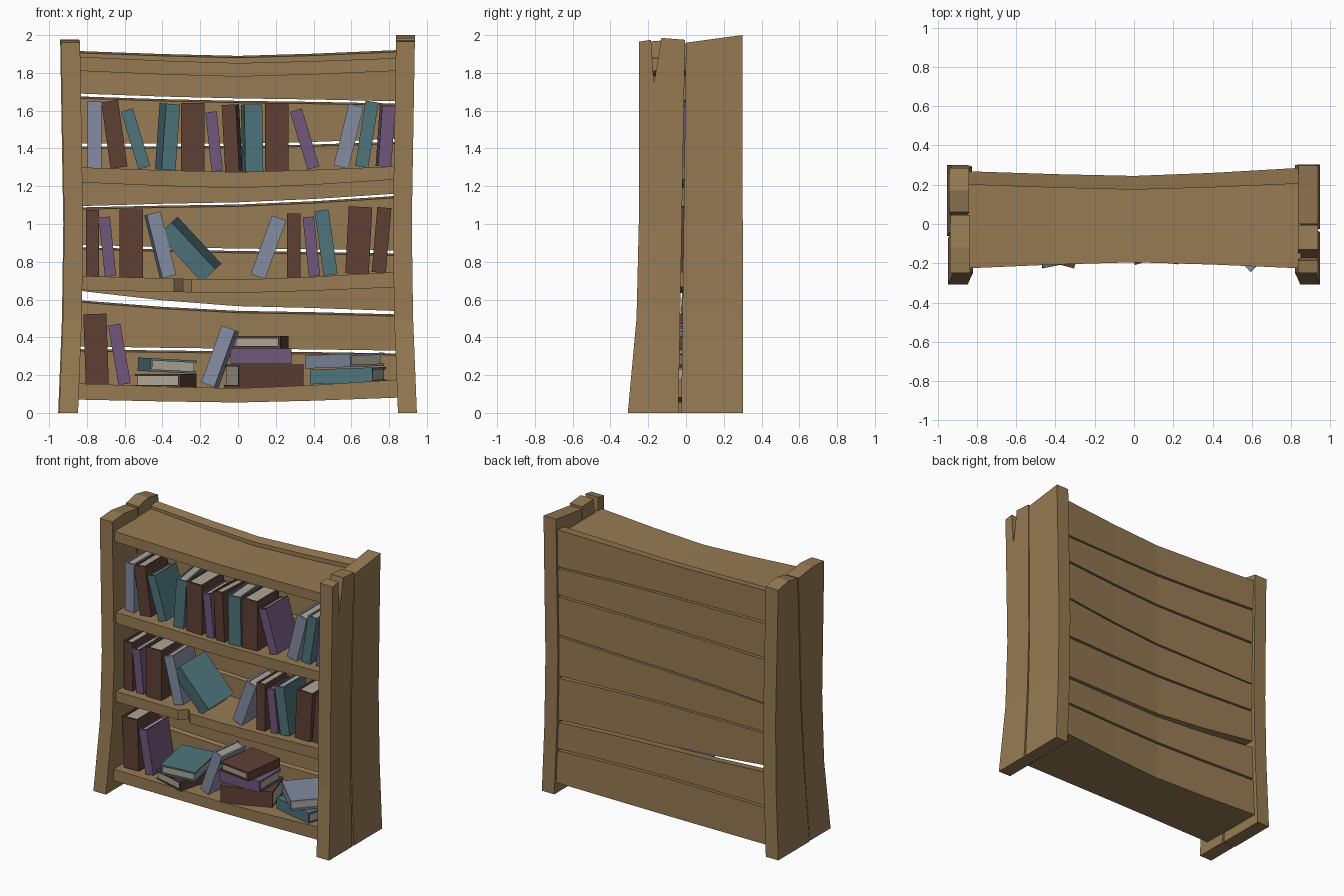
import bpy, bmesh, math
from mathutils import Matrix, Vector

if "Cube" in bpy.data.objects:
    bpy.data.objects.remove(bpy.data.objects["Cube"])


def material(name, rgb):
    m = bpy.data.materials.new(name)
    lin = [((c / 255 + 0.055) / 1.055) ** 2.4 for c in rgb]
    m.diffuse_color = (*lin, 1)
    m.use_nodes = True
    m.node_tree.nodes["Principled BSDF"].inputs["Base Color"].default_value = m.diffuse_color
    return m


WOOD = material("worn wood", (150, 123, 83))
PAGES = material("paper", (172, 165, 150))
COVERS = {
    "maroon": material("maroon cover", (95, 64, 53)),
    "purple": material("purple cover", (113, 88, 124)),
    "teal": material("teal cover", (78, 117, 123)),
    "blue": material("grey blue cover", (130, 140, 161)),
}


def finish(name, bm, *mats):
    bmesh.ops.recalc_face_normals(bm, faces=bm.faces)
    me = bpy.data.meshes.new(name)
    bm.to_mesh(me)
    bm.free()
    for m in mats:
        me.materials.append(m)
    ob = bpy.data.objects.new(name, me)
    bpy.context.collection.objects.link(ob)
    return ob


def sag(x, lmr):
    """Height at x of a sagging line given as left, middle, right."""
    l, m, r = lmr
    return m + ((l if x < 0 else r) - m) * (abs(x) / 0.83) ** 1.3


def plank(name, bottom, top, front, back, lip=0.0, chip=None):
    """Horizontal sagging board, lofted along x; chip is an x where the front edge is broken."""
    xs = [-0.85, -0.4, 0.0, 0.4, 0.85]
    if chip:
        xs = sorted(xs + [chip - 0.05, chip, chip + 0.045])
    bm = bmesh.new()
    rings = []
    for x in xs:
        f, b = sag(x, front), sag(x, back)
        if chip and abs(x - chip) < 0.001:
            f += 0.05
        zb, zt = sag(x, bottom), sag(x, top)
        rings.append([bm.verts.new(p) for p in
                      ((x, f, zb), (x, b, zb), (x, b, zt), (x, f, zt - lip))])
    for a, b in zip(rings, rings[1:]):
        for i in range(4):
            j = (i + 1) % 4
            bm.faces.new((a[i], a[j], b[j], b[i]))
    bm.faces.new(rings[0])
    bm.faces.new(rings[-1])
    return finish(name, bm, WOOD)


def side_board(name, profile, side, shift=0.0):
    """Upright board from a (y, z) outline, bowed inwards at mid height."""
    bm = bmesh.new()
    face = bm.faces.new([bm.verts.new((0, y, z)) for y, z in profile])
    ext = bmesh.ops.extrude_face_region(bm, geom=[face])
    for v in ext["geom"]:
        if isinstance(v, bmesh.types.BMVert):
            v.co.x = 0.1
    for z in (0.5, 1.0):
        bmesh.ops.bisect_plane(bm, geom=bm.verts[:] + bm.edges[:] + bm.faces[:],
                               plane_co=(0, 0, z), plane_no=(0, 0, 1))
    for v in bm.verts:
        z = v.co.z
        inner = 0.847 - 0.04 * z if z < 0.5 else (0.827 - 0.014 * (z - 0.5) if z < 1 else 0.82 + 0.017 * (z - 1))
        v.co.x = side * (v.co.x + inner + shift)
    return finish(name, bm, WOOD)


# Side panels: two boards each, right front one is split at the top
side_board("right_front_board", [(-0.308, 0), (-0.04, 0), (-0.022, 1.0), (-0.005, 1.975), (-0.13, 1.985),
                                 (-0.17, 1.74), (-0.185, 1.975), (-0.25, 1.965), (-0.25, 1.0), (-0.262, 0.5)], 1)
side_board("right_back_board", [(-0.025, 0), (0.303, 0), (0.298, 2.0), (0.0, 1.96)], 1)
side_board("left_front_board", [(-0.308, 0), (-0.07, 0), (0.045, 1.95), (-0.12, 1.972), (-0.25, 1.962),
                                (-0.25, 1.0), (-0.262, 0.5)], -1)
side_board("left_back_board", [(-0.06, 0), (0.3, 0), (0.285, 1.955), (0.17, 1.978), (0.06, 1.955)], -1, 0.005)

# Back planks with narrow gaps, top to bottom
BACK = [((1.69, 1.665, 1.65), (1.915, 1.89, 1.92)), ((1.425, 1.425, 1.45), (1.675, 1.652, 1.638)),
        ((1.095, 1.115, 1.16), (1.41, 1.412, 1.435)), ((0.89, 0.87, 0.86), (1.088, 1.103, 1.148)),
        ((0.645, 0.565, 0.54), (0.877, 0.857, 0.843)), ((0.352, 0.34, 0.33), (0.595, 0.54, 0.522)),
        ((0.07, 0.055, 0.08), (0.337, 0.326, 0.315))]
for i, (bot, top) in enumerate(BACK):
    plank(f"back_plank_{i + 1}", bot, top, (0.2, 0.175, 0.205), (0.268, 0.245, 0.285), 0.01)

# Shelves
TOPS = {3: (1.885, 1.852, 1.878), 2: (1.30, 1.275, 1.305), 1: (0.725, 0.705, 0.745), 0: (0.155, 0.13, 0.175)}
BOTTOMS = {3: (1.81, 1.78, 1.81), 2: (1.22, 1.19, 1.235), 1: (0.65, 0.635, 0.665), 0: (0.07, 0.055, 0.08)}
for i in TOPS:
    plank(f"shelf_{i + 1}", BOTTOMS[i], TOPS[i], (-0.225, -0.195, -0.225), (0.215, 0.19, 0.22),
          chip=-0.29 if i == 1 else None)


def book(colour, w, h, matrix, d=0.25, t=0.012):
    """Spine faces -y, origin at bottom centre; pages are set back between the covers."""
    bm = bmesh.new()

    def box(x0, x1, y0, y1, z0, z1, mat):
        size = Matrix.Diagonal((x1 - x0, y1 - y0, z1 - z0, 1))
        mid = Matrix.Translation(((x0 + x1) / 2, (y0 + y1) / 2, (z0 + z1) / 2))
        for v in bmesh.ops.create_cube(bm, size=1, matrix=mid @ size)["verts"]:
            for f in v.link_faces:
                f.material_index = mat
    box(-w / 2, w / 2, -d / 2, -d / 2 + t, 0, h, 0)
    for s in (-1, 1):
        a, b = sorted((s * w / 2, s * (w / 2 - t)))
        box(a, b, -d / 2 + t, d / 2, 0, h, 0)
    box(-w / 2 + t, w / 2 - t, -d / 2 + t, d / 2 - t, t * 0.7, h - t * 0.7, 1)
    bm.transform(matrix)
    finish(f"{colour}_book", bm, COVERS[colour], PAGES)


def standing(shelf, colour, x, w, h, lean=0, yaw=0):
    a = math.radians(lean)
    z = sag(x, TOPS[shelf]) + abs(math.sin(a)) * w / 2
    book(colour, w, h, Matrix.Translation((x, -0.035, z)) @ Matrix.Rotation(a, 4, 'Y')
         @ Matrix.Rotation(math.radians(yaw), 4, 'Z'))


def lying(colour, x, z, w, h, yaw, tilt=0, d=0.25):
    book(colour, w, h, Matrix.Translation((x, -0.035, z + w / 2)) @ Matrix.Rotation(math.radians(tilt), 4, 'Y')
         @ Matrix.Rotation(math.radians(yaw), 4, 'Z') @ Matrix.Rotation(math.pi / 2, 4, 'Y')
         @ Matrix.Translation((0, 0, -h / 2)), d)


M, P, T, B = "maroon", "purple", "teal", "blue"
# Standing books: shelf, colour, x, width, height, lean, yaw
for row in [
    (2, B, -0.76, 0.075, 0.35), (2, M, -0.63, 0.09, 0.355, -8), (2, T, -0.495, 0.065, 0.32, -17),
    (2, T, -0.385, 0.075, 0.35, 4, 8), (2, M, -0.24, 0.125, 0.36), (2, P, -0.11, 0.06, 0.315, -6),
    (2, M, -0.022, 0.075, 0.355, -3, -4), (2, T, 0.078, 0.095, 0.355, -1, 4), (2, M, 0.205, 0.125, 0.36),
    (2, P, 0.4, 0.065, 0.32, -17), (2, B, 0.545, 0.08, 0.335, 14), (2, T, 0.655, 0.07, 0.35, 9),
    (2, P, 0.77, 0.07, 0.32, 4, 3),
    (1, M, -0.77, 0.07, 0.35), (1, P, -0.675, 0.06, 0.315, -6), (1, M, -0.565, 0.125, 0.36),
    (1, B, -0.37, 0.075, 0.345, -14, 3), (1, T, -0.14, 0.1, 0.34, -43, -10), (1, B, 0.105, 0.08, 0.33, 20),
    (1, M, 0.295, 0.07, 0.34), (1, P, 0.405, 0.06, 0.315, -6), (1, T, 0.49, 0.075, 0.345, -8),
    (1, M, 0.63, 0.125, 0.355, 3), (1, M, 0.745, 0.075, 0.345, 5),
    (0, M, -0.745, 0.122, 0.37, -2), (0, P, -0.6, 0.065, 0.32, -10), (0, B, -0.15, 0.075, 0.32, 20, -5),
]:
    standing(*row)

# Lying stacks: colour, x, z, thickness, length, yaw, tilt
for row in [
    (M, -0.383, 0.135, 0.072, 0.33, 75), (T, -0.375, 0.215, 0.07, 0.34, -79, 3),
    (M, 0.137, 0.135, 0.122, 0.36, 18), (P, 0.122, 0.26, 0.08, 0.325, 0), (M, 0.122, 0.342, 0.065, 0.31, 82),
    (T, 0.583, 0.158, 0.078, 0.345, -17, -2), (B, 0.563, 0.242, 0.07, 0.34, -45, -2),
]:
    lying(*row)
